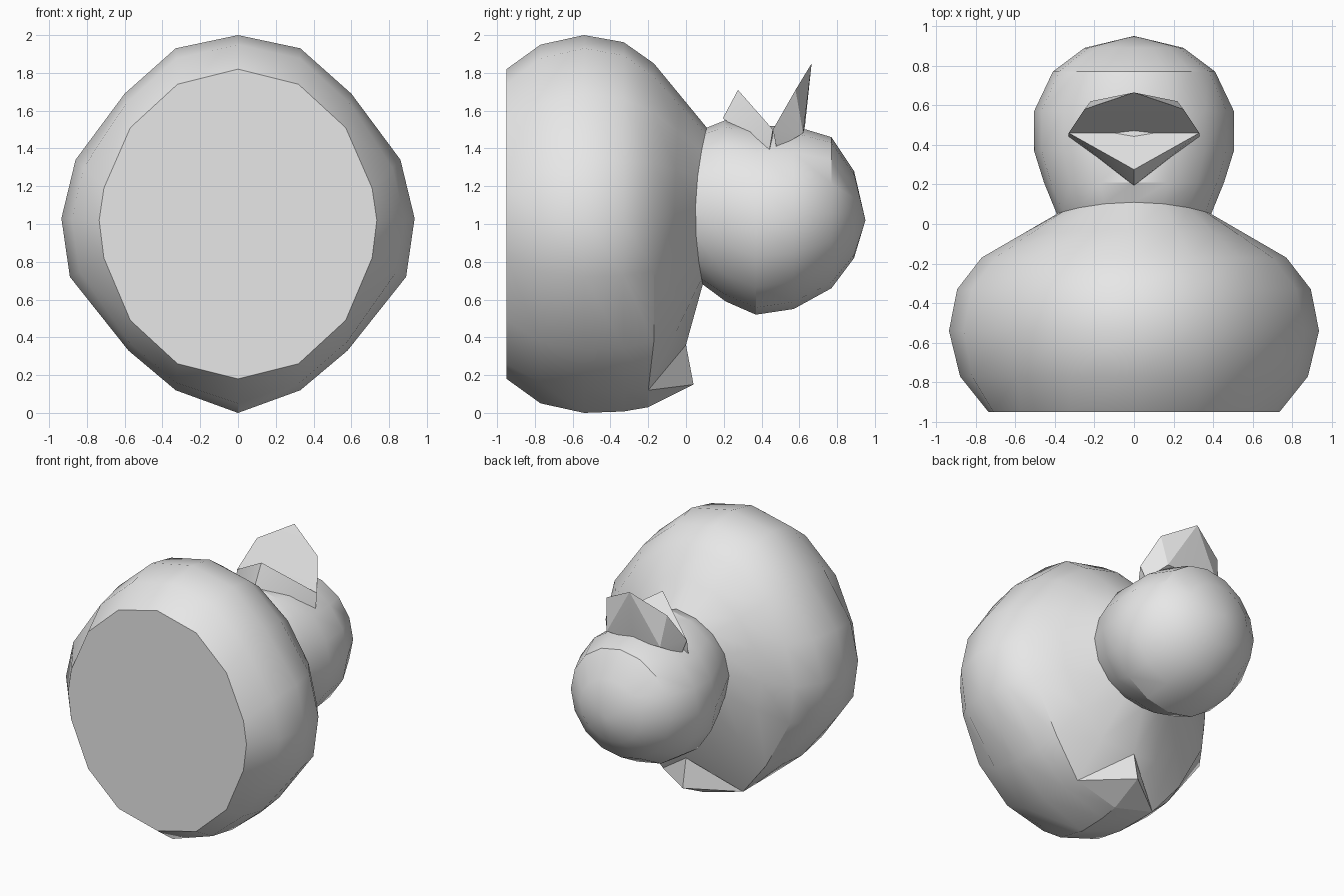
import bpy
import bmesh
from math import radians, sin, cos, pi
from mathutils import Vector

cube = bpy.data.objects.get("Cube")
if cube:
    bpy.data.objects.remove(cube)

GREY = (0.8, 0.8, 0.8, 1.0)
grey = bpy.data.materials.new("plain grey")
grey.use_nodes = True
grey.diffuse_color = GREY
grey.node_tree.nodes["Principled BSDF"].inputs["Base Color"].default_value = GREY


def finish(bm, name, angle=30):
    bmesh.ops.recalc_face_normals(bm, faces=bm.faces)
    mesh = bpy.data.meshes.new(name)
    bm.to_mesh(mesh)
    bm.free()
    mesh.materials.append(grey)
    mesh.shade_smooth()
    mesh.set_sharp_from_angle(angle=radians(angle))
    obj = bpy.data.objects.new(name, mesh)
    bpy.context.collection.objects.link(obj)
    return obj


def loft(name, half_rings, cap_start=False, tip=None):
    """Skin mirrored half rings, each running from the top to the bottom."""
    bm = bmesh.new()
    rings = []
    for half in half_rings:
        full = half + [Vector((-p.x, p.y, p.z)) for p in half[-2:0:-1]]
        rings.append([bm.verts.new(p) for p in full])
    n = len(rings[0])
    for a, b in zip(rings, rings[1:]):
        for i in range(n):
            j = (i + 1) % n
            bm.faces.new((a[i], a[j], b[j], b[i]))
    if cap_start:
        bm.faces.new(rings[0])
    if tip:
        end = bm.verts.new(tip)
        for i in range(n):
            bm.faces.new((rings[-1][i], rings[-1][(i + 1) % n], end))
    return finish(bm, name)


def hull(name, points):
    """Convex solid from points mirrored across the middle."""
    bm = bmesh.new()
    for x, y, z in points:
        bm.verts.new((x, y, z))
        if x:
            bm.verts.new((-x, y, z))
    bmesh.ops.convex_hull(bm, input=bm.verts[:])
    return finish(bm, name, 20)


def ring(y, outline):
    return [Vector((x, y, z)) for x, z in outline]


def oval(y, half_width, low, high):
    mid, r = (low + high) / 2, (high - low) / 2
    return [Vector((half_width * sin(i * pi / 8), y, mid + r * cos(i * pi / 8)))
            for i in range(9)]


def blend(a, b, t, y=None):
    out = [p.lerp(q, t) for p, q in zip(a, b)]
    if y is not None:
        for p in out:
            p.y = y
    return out


# Body sections: flat base, widest belly, shoulder
base = ring(-0.95, [(0, 1.82), (.32, 1.74), (.57, 1.51), (.71, 1.19), (.735, 1.02),
                    (.71, .82), (.57, .49), (.32, .26), (0, .18)])
belly = ring(-0.54, [(0, 2.0), (.33, 1.93), (.6, 1.69), (.86, 1.34), (.935, 1.03),
                     (.89, .72), (.58, .33), (.33, .12), (0, 0)])
shoulder = ring(-0.17, [(0, 1.85), (.29, 1.78), (.53, 1.59), (.7, 1.32), (.77, 1.03),
                        (.74, .75), (.54, .38), (.33, .12), (0, .03)])
for p in shoulder[-2:]:
    p.y = -0.2

# Neck is curved where the head meets the body
neck = oval(0.05, 0.39, 0.68, 1.51)
for p in neck:
    p.y += 0.06 * ((p.z - 1.05) / 0.46) ** 2

slope = blend(shoulder, neck, 0.5)
slope[-1] = Vector((0, 0, 0.36))

loft("body", [base, blend(base, belly, 0.72, -0.77), belly,
              blend(shoulder, belly, 0.75, -0.33), shoulder, slope, neck],
     cap_start=True)

# Head
loft("head", [neck, oval(.21, .455, .59, 1.55), oval(.37, .505, .52, 1.52),
              oval(.57, .505, .55, 1.52), oval(.77, .41, .66, 1.46),
              oval(.89, .25, .82, 1.28)], tip=(0, .95, 1.02))

# Upturned tail
hull("tail", [(.33, -.2, .12), (0, .04, .15), (0, 0, .36), (0, -.2, .03)])

# Open beak
hull("upper_beak", [(.33, .46, 1.5), (.25, .58, 1.71), (0, .665, 1.85),
                    (.22, .62, 1.48), (0, .63, 1.52), (.3, .48, 1.4)])
hull("lower_beak", [(.33, .46, 1.5), (0, .275, 1.71), (0, .195, 1.56),
                    (.33, .44, 1.38), (0, .46, 1.4)])
